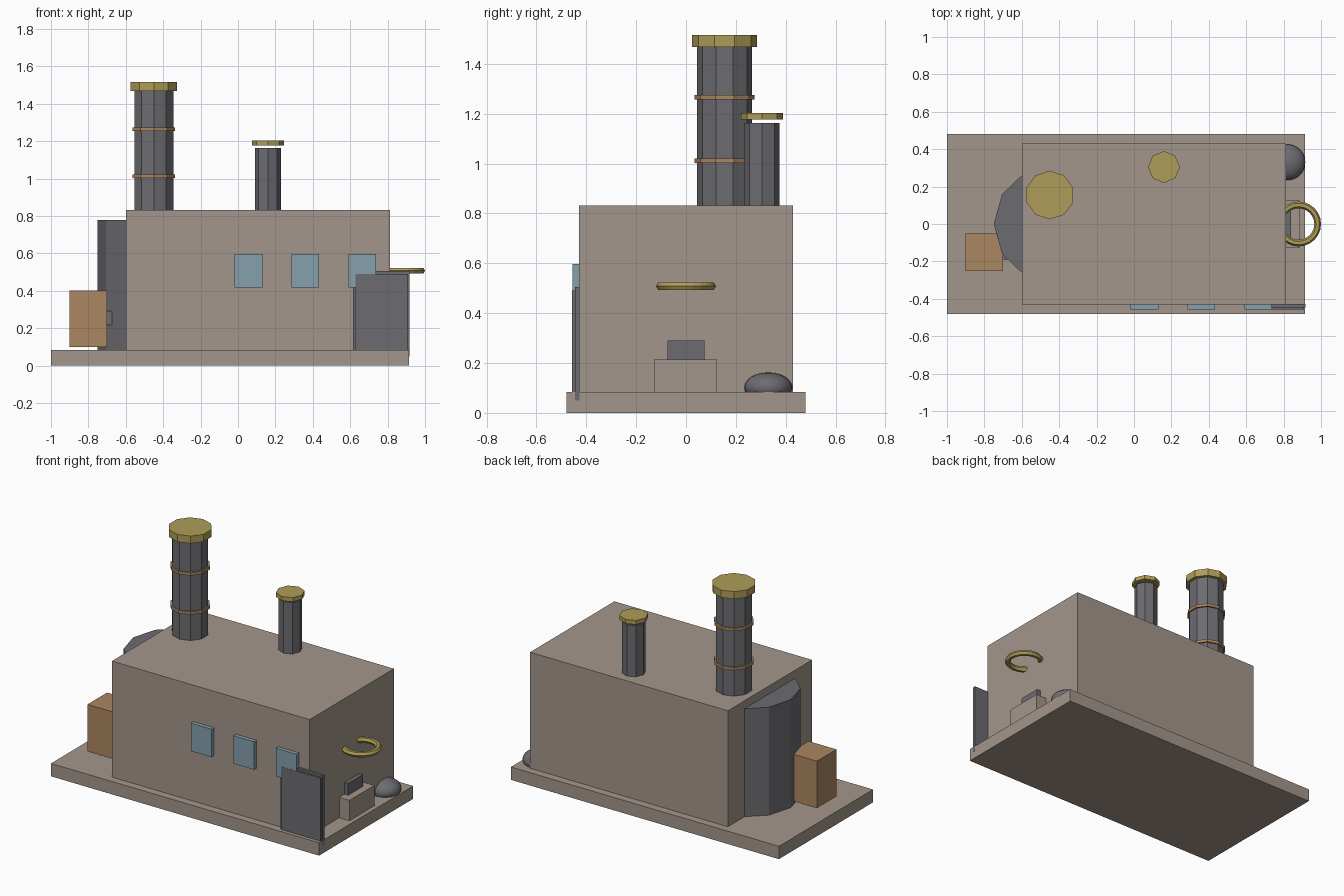
import bpy
import bmesh
from math import radians

cube = bpy.data.objects.get("Cube")
if cube:
    bpy.data.objects.remove(cube, do_unlink=True)


def material(name, rgb):
    m = bpy.data.materials.new(name)
    m.use_nodes = True
    m.diffuse_color = (*rgb, 1)
    bsdf = next(n for n in m.node_tree.nodes if n.type == 'BSDF_PRINCIPLED')
    bsdf.inputs["Base Color"].default_value = (*rgb, 1)
    return m


stone = material("taupe stone", (0.367, 0.305, 0.262))
iron = material("dark iron", (0.15, 0.15, 0.165))
copper = material("copper", (0.41, 0.24, 0.122))
brass = material("brass", (0.43, 0.335, 0.098))
glass = material("blue glass", (0.235, 0.35, 0.42))


def finish(name, mat):
    ob = bpy.context.object
    ob.name = ob.data.name = name
    ob.data.materials.append(mat)
    return ob


def box(name, mat, x, y, z):
    """Box from (low, high) ranges on each axis."""
    bpy.ops.mesh.primitive_cube_add(size=1, location=[sum(r) / 2 for r in (x, y, z)])
    ob = finish(name, mat)
    for v in ob.data.vertices:
        for i, r in enumerate((x, y, z)):
            v.co[i] *= r[1] - r[0]
    return ob


def drum(name, mat, centre, radius, z, sides):
    """Upright faceted cylinder between two heights."""
    bpy.ops.mesh.primitive_cylinder_add(vertices=sides, radius=radius, depth=z[1] - z[0],
                                        location=(*centre, sum(z) / 2))
    return finish(name, mat)


# Slab and main building
box("base_slab", stone, (-1, 0.915), (-0.48, 0.48), (0, 0.083))
box("main_building", stone, (-0.6, 0.813), (-0.43, 0.43), (0.08, 0.832))

# Faceted bay on the end wall
outline = [(-0.56, -0.26), (-0.6, -0.26), (-0.705, -0.16), (-0.75, 0),
           (-0.705, 0.16), (-0.6, 0.26), (-0.56, 0.26)]
bm = bmesh.new()
face = bm.faces.new([bm.verts.new((x, y, 0.08)) for x, y in outline])
top = bmesh.ops.extrude_face_region(bm, geom=[face])["geom"]
bmesh.ops.translate(bm, vec=(0, 0, 0.7),
                    verts=[g for g in top if isinstance(g, bmesh.types.BMVert)])
bmesh.ops.recalc_face_normals(bm, faces=bm.faces)
mesh = bpy.data.meshes.new("end_bay")
bm.to_mesh(mesh)
bm.free()
mesh.materials.append(iron)
bpy.context.collection.objects.link(bpy.data.objects.new("end_bay", mesh))

# Tall chimney with bands and cap
tall = (-0.45, 0.155)
drum("tall_chimney", iron, tall, 0.11, (0.8, 1.47), 10)
for i, z in enumerate((1.012, 1.265)):
    drum(f"chimney_band_{i + 1}", copper, tall, 0.12, (z - 0.009, z + 0.009), 10)
drum("tall_chimney_cap", brass, tall, 0.13, (1.468, 1.516), 10)

# Short chimney with a raised cap
short = (0.16, 0.305)
drum("short_chimney", iron, short, 0.07, (0.8, 1.163), 8)
drum("short_chimney_cap", brass, short, 0.085, (1.176, 1.203), 8)

# Windows along the front wall
for i, x in enumerate((0.056, 0.36, 0.664)):
    box(f"window_{i + 1}", glass, (x - 0.074, x + 0.074), (-0.456, -0.425), (0.417, 0.597))

# Door: frame with a raised panel
box("door_frame", iron, (0.615, 0.917), (-0.446, -0.428), (0.05, 0.505))
box("door_panel", iron, (0.628, 0.91), (-0.457, -0.44), (0.08, 0.49))

# Crate and pipe stub beside the bay
box("crate", copper, (-0.9, -0.7), (-0.25, -0.05), (0.1, 0.403))
box("crate_latch", iron, (-0.74, -0.67), (-0.19, -0.11), (0.218, 0.292))

# Step and plate on the other end wall
box("end_step", stone, (0.78, 0.886), (-0.128, 0.125), (0.08, 0.215))
box("step_plate", iron, (0.78, 0.84), (-0.075, 0.074), (0.2, 0.291))

# Flat dome on the slab
bpy.ops.mesh.primitive_uv_sphere_add(segments=24, ring_count=12, radius=1,
                                     location=(0.82, 0.33, 0.102))
dome = finish("slab_dome", iron)
dome.scale = (0.096, 0.096, 0.06)
bpy.ops.object.transform_apply(location=False, rotation=False)
bpy.ops.object.shade_smooth_by_angle(angle=radians(40))

# Horizontal ring set into the end wall
bpy.ops.mesh.primitive_torus_add(major_segments=24, minor_segments=6, major_radius=0.102,
                                 minor_radius=0.018, location=(0.88, 0, 0.508))
finish("wall_ring", brass)
